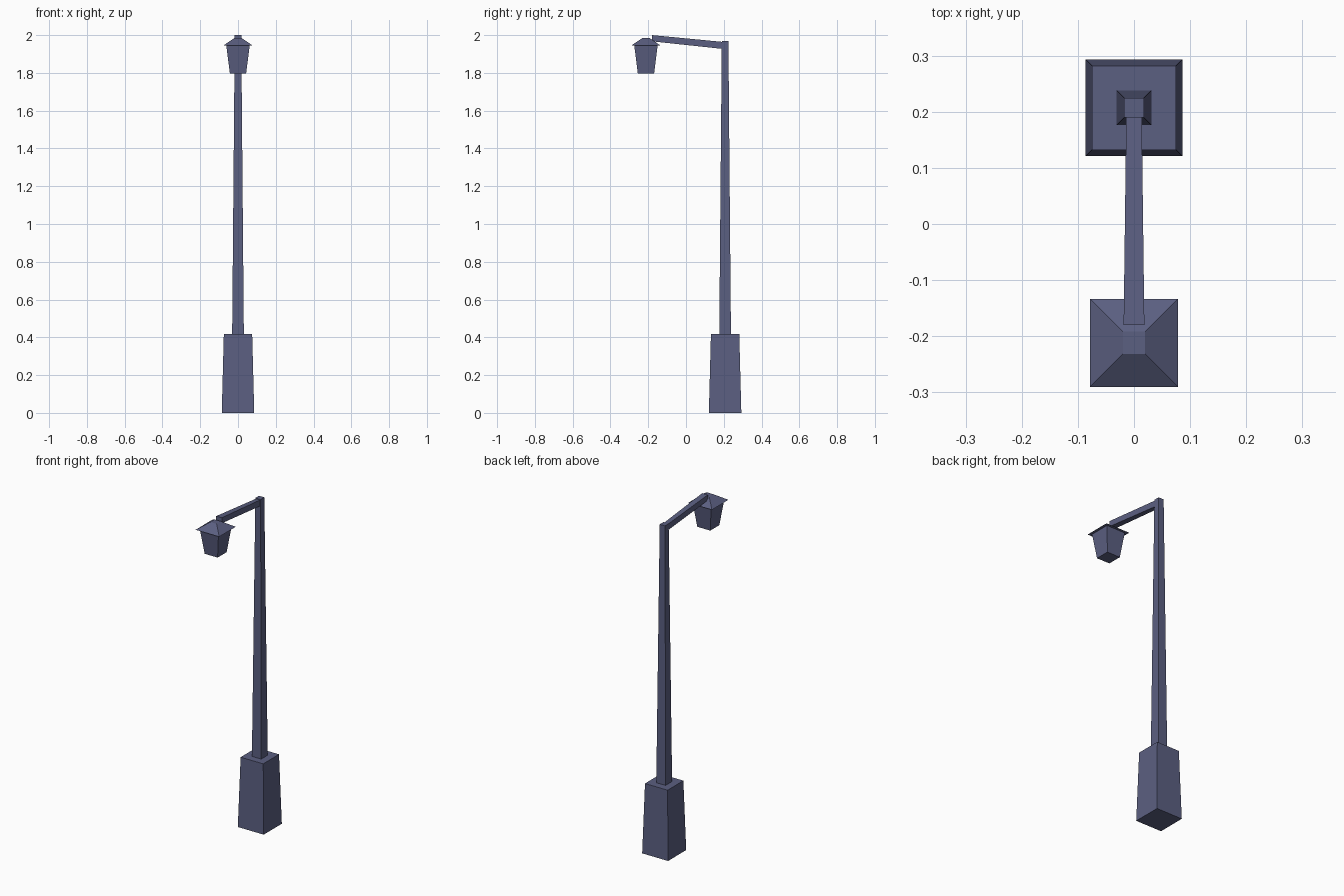
import bpy, bmesh

if "Cube" in bpy.data.objects:
    bpy.data.objects.remove(bpy.data.objects["Cube"])


def loft(name, rings):
    """Solid skinned through successive four-point rings, capped at both ends."""
    bm = bmesh.new()
    loops = [[bm.verts.new(p) for p in ring] for ring in rings]
    for a, b in zip(loops, loops[1:]):
        for i in range(4):
            j = (i + 1) % 4
            bm.faces.new((a[i], a[j], b[j], b[i]))
    bm.faces.new(loops[0][::-1])
    bm.faces.new(loops[-1])
    bmesh.ops.recalc_face_normals(bm, faces=bm.faces)
    mesh = bpy.data.meshes.new(name)
    bm.to_mesh(mesh)
    bm.free()
    obj = bpy.data.objects.new(name, mesh)
    bpy.context.collection.objects.link(obj)
    mat = bpy.data.materials.get("slate_metal") or bpy.data.materials.new("slate_metal")
    mat.diffuse_color = (0.105, 0.115, 0.22, 1)
    mat.use_nodes = True
    mat.node_tree.nodes["Principled BSDF"].inputs["Base Color"].default_value = mat.diffuse_color
    mesh.materials.append(mat)
    return obj


def square(h, y, z):
    """Horizontal square of half-width h."""
    return [(-h, y - h, z), (h, y - h, z), (h, y + h, z), (-h, y + h, z)]


def upright(w, y, z0, z1):
    """Vertical cross-section of half-width w in the xz plane."""
    return [(-w, y, z0), (w, y, z0), (w, y, z1), (-w, y, z1)]


POST_Y, LAMP_Y = 0.207, -0.212

# Tapered plinth and slender post
loft("base", [square(0.086, POST_Y, 0), square(0.075, POST_Y, 0.418)])
loft("post", [square(0.031, POST_Y, 0.41), square(0.0175, POST_Y, 1.968)])

# Arm rising gently towards the lamp
loft("arm", [upright(0.0138, 0.195, 1.927, 1.964),
             upright(0.0185, -0.18, 1.967, 2.0)])

# Lantern body and its hipped roof
loft("lantern", [square(0.043, LAMP_Y, 1.796), square(0.062, LAMP_Y, 1.946)])
loft("lantern_roof", [square(0.0785, LAMP_Y, 1.944), square(0.02, LAMP_Y, 1.984)])
